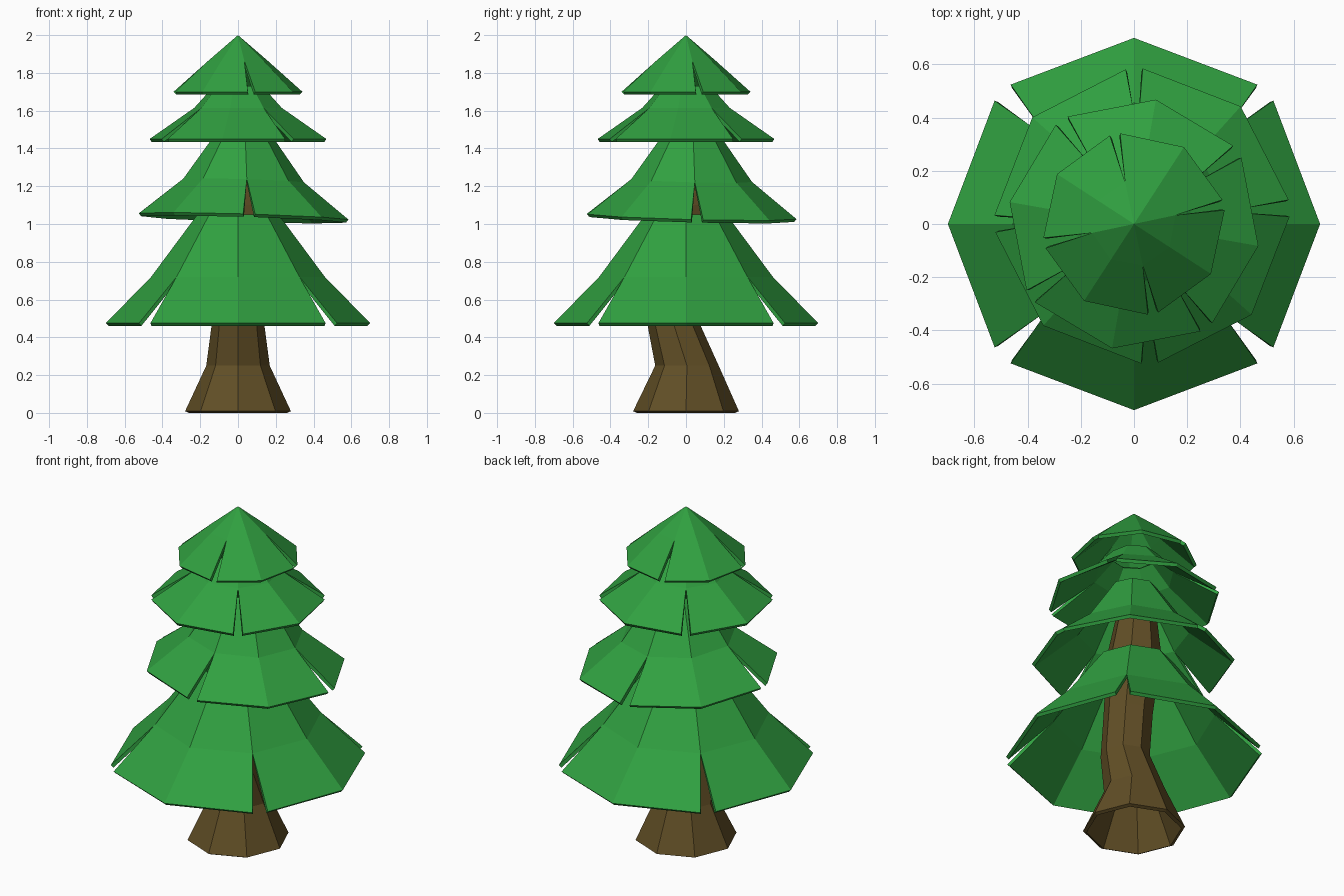
import bpy, bmesh
from math import cos, sin, radians

if "Cube" in bpy.data.objects:
    bpy.data.objects.remove(bpy.data.objects["Cube"])


def material(name, rgb):
    m = bpy.data.materials.new(name)
    m.diffuse_color = (*rgb, 1.0)
    m.use_nodes = True
    m.node_tree.nodes["Principled BSDF"].inputs["Base Color"].default_value = m.diffuse_color
    return m


GREEN = material("needle green", (0.030, 0.355, 0.052))
BROWN = material("bark brown", (0.120, 0.077, 0.019))


def finish(name, bm, mat, thickness):
    """Turn a shell into a flat shaded object, thickened inwards."""
    mesh = bpy.data.meshes.new(name)
    bm.to_mesh(mesh)
    bm.free()
    mesh.materials.append(mat)
    obj = bpy.data.objects.new(name, mesh)
    bpy.context.collection.objects.link(obj)
    mod = obj.modifiers.new("thickness", 'SOLIDIFY')
    mod.thickness = thickness
    mod.offset = -1
    mod.use_even_offset = True
    return obj


def polar(bm, r, deg, z, c=(0, 0), lean=(0, 0)):
    x, y = r * cos(radians(deg)), r * sin(radians(deg))
    return bm.verts.new((x + c[0], y + c[1], z - lean[0] * x - lean[1] * y))


def branch_tier(name, rim, ring, top, turn, gap=3.3, c=(0, 0), lean=(0, 0)):
    """Octagonal skirt, slit from rim to ring at every second corner.
    rim, ring and top are (radius, height); turn is the angle of one slit."""
    bm = bmesh.new()
    angles = [turn + 45 * i for i in range(8)]
    mid = [polar(bm, ring[0], a, ring[1], c, lean) for a in angles]
    # upper band, closed to a point when the top radius is zero
    if top[0] == 0:
        apex = bm.verts.new((c[0], c[1], top[1]))
        for i in range(8):
            bm.faces.new((mid[i], mid[(i + 1) % 8], apex))
    else:
        up = [polar(bm, top[0], a, top[1], c, lean) for a in angles]
        for i in range(8):
            j = (i + 1) % 8
            bm.faces.new((mid[i], mid[j], up[j], up[i]))
    # four separate flaps below the ring
    for i in range(0, 8, 2):
        a = angles[i]
        low = [polar(bm, rim[0], d, rim[1], c, lean)
               for d in (a + gap, a + 45, a + 90 - gap)]
        for k in range(2):
            bm.faces.new((low[k], low[k + 1], mid[(i + k + 1) % 8], mid[i + k]))
    return finish(name, bm, GREEN, 0.02)


# Four tiers of branches, bottom to top
branch_tier("bottom_branches", (0.70, 0.475), (0.46, 0.72), (0.215, 1.05), 45, 3.5)
branch_tier("lower_middle_branches", (0.555, 1.04), (0.32, 1.23), (0.13, 1.50), 3,
            c=(0.03, 0.03), lean=(0.03, 0.025))
branch_tier("upper_middle_branches", (0.475, 1.45), (0.235, 1.615), (0.13, 1.73), 35)
branch_tier("top_branches", (0.345, 1.70), (0.16, 1.865), (0, 2.0), 12)

# Crooked hollow trunk: (height, radius, y offset) for each ring
bm = bmesh.new()
rings = [[polar(bm, r, 45 * i, z, (0, y)) for i in range(8)]
         for z, r, y in ((0.009, 0.28, 0), (0.25, 0.168, 0.005), (0.50, 0.135, -0.075),
                         (0.75, 0.135, -0.05), (1.10, 0.15, 0.0), (1.35, 0.11, 0.02))]
for a, b in zip(rings, rings[1:]):
    for i in range(8):
        j = (i + 1) % 8
        bm.faces.new((a[i], a[j], b[j], b[i]))
bm.faces.new(rings[-1])
finish("trunk", bm, BROWN, 0.02)
